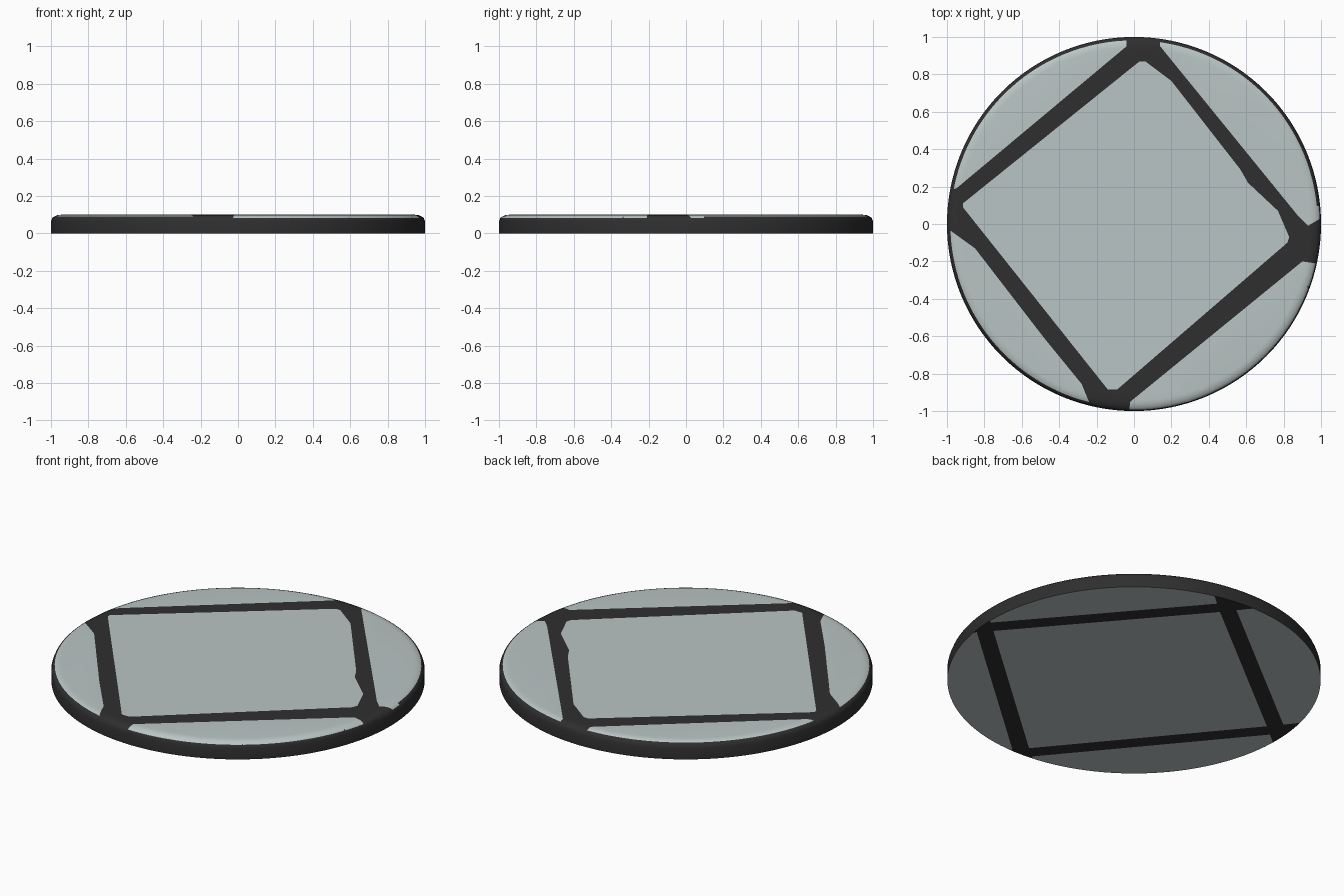
import bpy, bmesh, math
from mathutils import Vector

if "Cube" in bpy.data.objects:
    bpy.data.objects.remove(bpy.data.objects["Cube"])

def material(name, rgb):
    m = bpy.data.materials.new(name)
    m.diffuse_color = (*rgb, 1)
    m.use_nodes = True
    m.node_tree.nodes["Principled BSDF"].inputs["Base Color"].default_value = m.diffuse_color
    return m

# Panel outlines on the top; outer panels run past the rim and are limited by the disc
TOP = [
    [(0.03, 0.87), (-0.915, 0.11), (-0.915, 0.09), (-0.14, -0.885), (-0.09, -0.885),
     (0.82, -0.10), (0.83, -0.07), (0.77, 0.07), (0.61, 0.22), (0.57, 0.29), (0.20, 0.765), (0.06, 0.87)],
    [(-0.04, 1.1), (-0.04, 0.95), (-0.95, 0.19), (-1.1, 0.15), (-1.1, 1.1)],
    [(0.14, 1.1), (0.14, 0.95), (0.88, 0.04), (0.93, -0.01), (1.1, 0.09), (1.1, 1.1)],
    [(1.1, -0.23), (0.90, -0.20), (-0.02, -0.95), (-0.04, -1.1), (1.1, -1.1)],
    [(-1.1, 0.05), (-0.85, -0.13), (-0.48, -0.61), (-0.28, -0.855), (-0.18, -1.1), (-1.1, -1.1)],
]
# Underside: a square panel, and outer panels offset from its edges
SQUARE = [(0.117, 0.856), (-0.863, 0.079), (-0.038, -0.92), (0.916, -0.08)]
BOTTOM = [SQUARE]
for i in range(4):
    a, b = Vector(SQUARE[i]), Vector(SQUARE[(i + 1) % 4])
    d = (b - a).normalized()
    n = Vector((d.y, -d.x))
    if n.dot(a + b) < 0:
        n = -n
    p, q = a + n * 0.09, b + n * 0.09
    BOTTOM.append([tuple(v) for v in (p, q, q + n, p + n)])

def inside(x, y, poly):
    hit = False
    for (x1, y1), (x2, y2) in zip(poly, poly[1:] + poly[:1]):
        if (y1 > y) != (y2 > y) and x < (x2 - x1) * (y - y1) / (y2 - y1) + x1:
            hit = not hit
    return hit

# Rounded disc, lathed from a profile
SIDES = 128
PROFILE = [(1, 0), (1, 0.065), (0.993, 0.083), (0.982, 0.091), (0.965, 0.098), (0.945, 0.1)]
bm = bmesh.new()
rings = [[bm.verts.new((r * math.cos(2 * math.pi * i / SIDES), r * math.sin(2 * math.pi * i / SIDES), z))
          for i in range(SIDES)] for r, z in PROFILE]
for lo, hi in zip(rings, rings[1:]):
    for i in range(SIDES):
        j = (i + 1) % SIDES
        bm.faces.new((lo[i], lo[j], hi[j], hi[i]))
bm.faces.new(rings[-1])
bm.faces.new(rings[0][::-1])
bm.normal_update()

# Cut the panel outlines into the top and the underside
def cut(polys, top):
    for poly in polys:
        for a, b in zip(poly, poly[1:] + poly[:1]):
            if max(abs(c) for c in a) > 1.05 and max(abs(c) for c in b) > 1.05:
                continue
            faces = [f for f in bm.faces if (f.calc_center_median().z > 0.07 if top else f.normal.z < -0.9)]
            geom = list({e for f in faces for e in f.edges}) + list({v for f in faces for v in f.verts}) + faces
            bmesh.ops.bisect_plane(bm, geom=geom, dist=1e-5, plane_co=(*a, 0),
                                   plane_no=(b[1] - a[1], a[0] - b[0], 0))
            bm.normal_update()

cut(TOP, True)
cut(BOTTOM, False)

# Colour faces: pale inside the panels, dark for frame and rim
for f in bm.faces:
    c = f.calc_center_bounds() if len(f.verts) > 8 else f.calc_center_median()
    r = math.hypot(c.x, c.y)
    pale = False
    if f.normal.z < -0.9:
        pale = any(inside(c.x, c.y, p) for p in BOTTOM)
    elif c.z > 0.07:
        limit = 0.989 if c.x - c.y > 0.9 else 0.98
        pale = r < limit and any(inside(c.x, c.y, p) for p in TOP)
    f.material_index = int(pale)

mesh = bpy.data.meshes.new("panelled_disc")
bm.to_mesh(mesh)
bm.free()
mesh.materials.append(material("dark_frame", (0.028, 0.028, 0.028)))
mesh.materials.append(material("pale_panel", (0.49, 0.56, 0.555)))
disc = bpy.data.objects.new("panelled_disc", mesh)
bpy.context.collection.objects.link(disc)
bpy.context.view_layer.objects.active = disc
disc.select_set(True)
bpy.ops.object.shade_smooth_by_angle(angle=math.radians(35))
